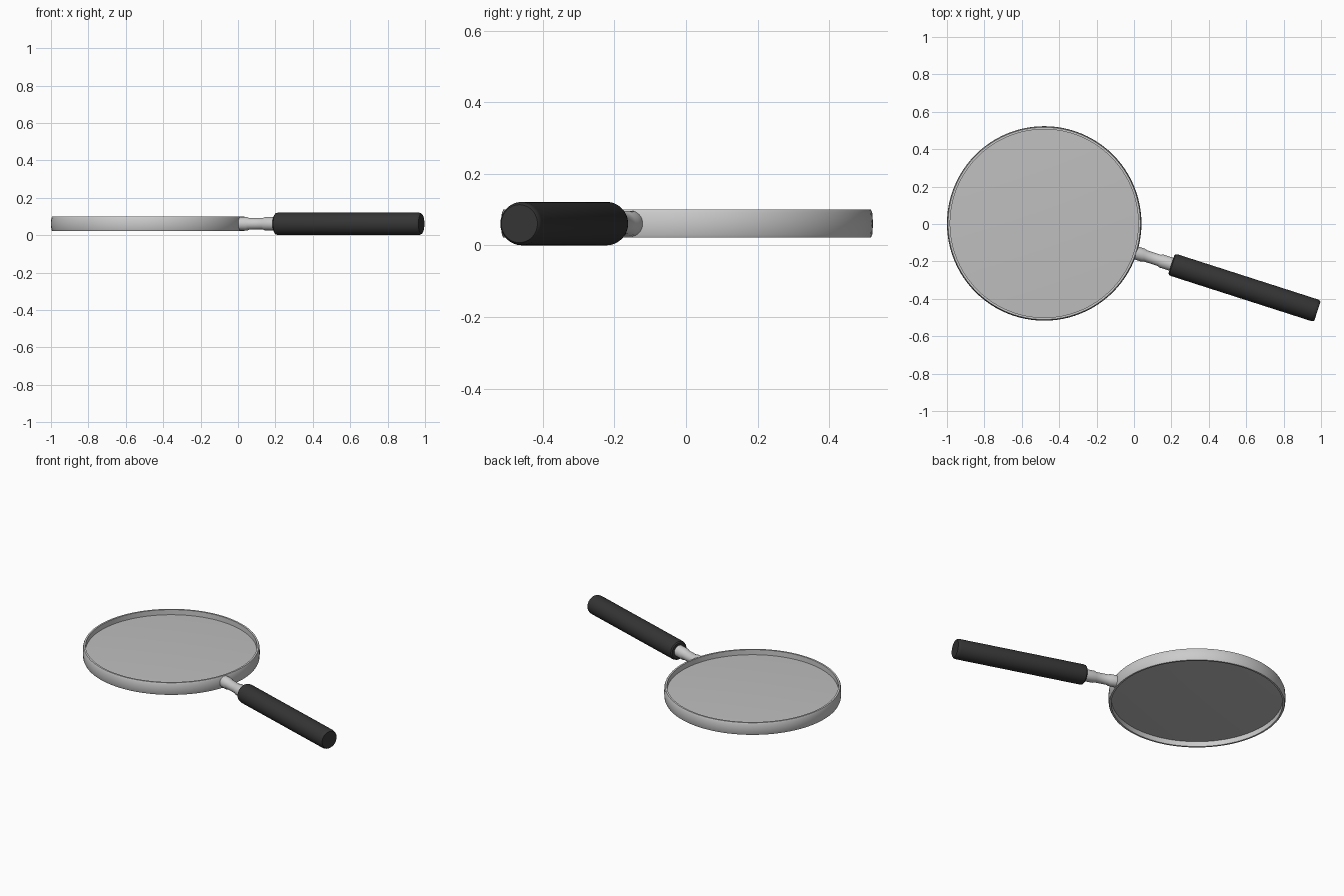
import bpy, math
from mathutils import Matrix, Vector

if "Cube" in bpy.data.objects:
    bpy.data.objects.remove(bpy.data.objects["Cube"])

CENTRE = Vector((-0.48, 0.003, 0.061))   # middle of the lens
ANGLE = math.radians(-17.8)              # handle direction


def material(name, rgb, alpha=1.0):
    m = bpy.data.materials.new(name)
    m.diffuse_color = (*rgb, alpha)
    m.use_nodes = True
    m.node_tree.nodes["Principled BSDF"].inputs["Base Color"].default_value = m.diffuse_color
    return m


def lathe(name, profile, mat, matrix, n=64, closed=False):
    """Spin (radius, height) points round local z; radius 0 makes a pole."""
    verts, rings, faces = [], [], []
    for r, h in profile:
        count = 1 if r == 0 else n
        rings.append([len(verts) + i for i in range(count)])
        for i in range(count):
            a = 2 * math.pi * i / n
            verts.append((r * math.cos(a), r * math.sin(a), h))
    pairs = list(zip(rings, rings[1:]))
    if closed:
        pairs.append((rings[-1], rings[0]))
    for a, b in pairs:
        for i in range(n):
            j = (i + 1) % n
            quad = [a[i % len(a)], a[j % len(a)], b[j % len(b)], b[i % len(b)]]
            faces.append(list(dict.fromkeys(quad)))
    me = bpy.data.meshes.new(name)
    me.from_pydata(verts, [], faces)
    me.materials.append(mat)
    ob = bpy.data.objects.new(name, me)
    bpy.context.collection.objects.link(ob)
    ob.matrix_world = matrix
    bpy.ops.object.select_all(action='DESELECT')
    ob.select_set(True)
    bpy.context.view_layer.objects.active = ob
    bpy.ops.object.shade_smooth_by_angle(angle=math.radians(35))
    return ob


metal = material("light metal", (0.60, 0.60, 0.60))
glass = material("grey glass", (0.52, 0.52, 0.52), 0.8)
rubber = material("black grip", (0.035, 0.035, 0.035))

upright = Matrix.Translation(CENTRE)
# local z runs outwards along the handle
along = (Matrix.Translation(CENTRE) @ Matrix.Rotation(ANGLE, 4, 'Z')
         @ Matrix.Rotation(math.pi / 2, 4, 'Y'))

# Rim: thin band with a slightly rounded outside
lathe("rim", [(0.503, -0.039), (0.514, -0.039), (0.518, -0.030), (0.520, 0.0),
              (0.518, 0.030), (0.514, 0.039), (0.503, 0.039)],
      metal, upright, 96, closed=True)

# Lens: shallow double-convex disc
R, EDGE, BULGE = 0.505, 0.006, 0.010
steps = [i / 8 for i in range(9)]
bottom = [(R * t, -EDGE - BULGE * (1 - t * t)) for t in steps]
top = [(r, -h) for r, h in reversed(bottom)]
lathe("lens", bottom + top, glass, upright, 96)

# Neck: metal rod with a collar at each end
lathe("neck", [(0, 0.51), (0.036, 0.51), (0.036, 0.555), (0.031, 0.567),
               (0.031, 0.645), (0.036, 0.657), (0.036, 0.74), (0, 0.74)],
      metal, along, 32)

# Grip: dark cylinder with softened ends
lathe("handle", [(0, 0.714), (0.051, 0.714), (0.058, 0.720), (0.0605, 0.732),
                 (0.0605, 1.515), (0.058, 1.528), (0.053, 1.534), (0, 1.534)],
      rubber, along, 48)
